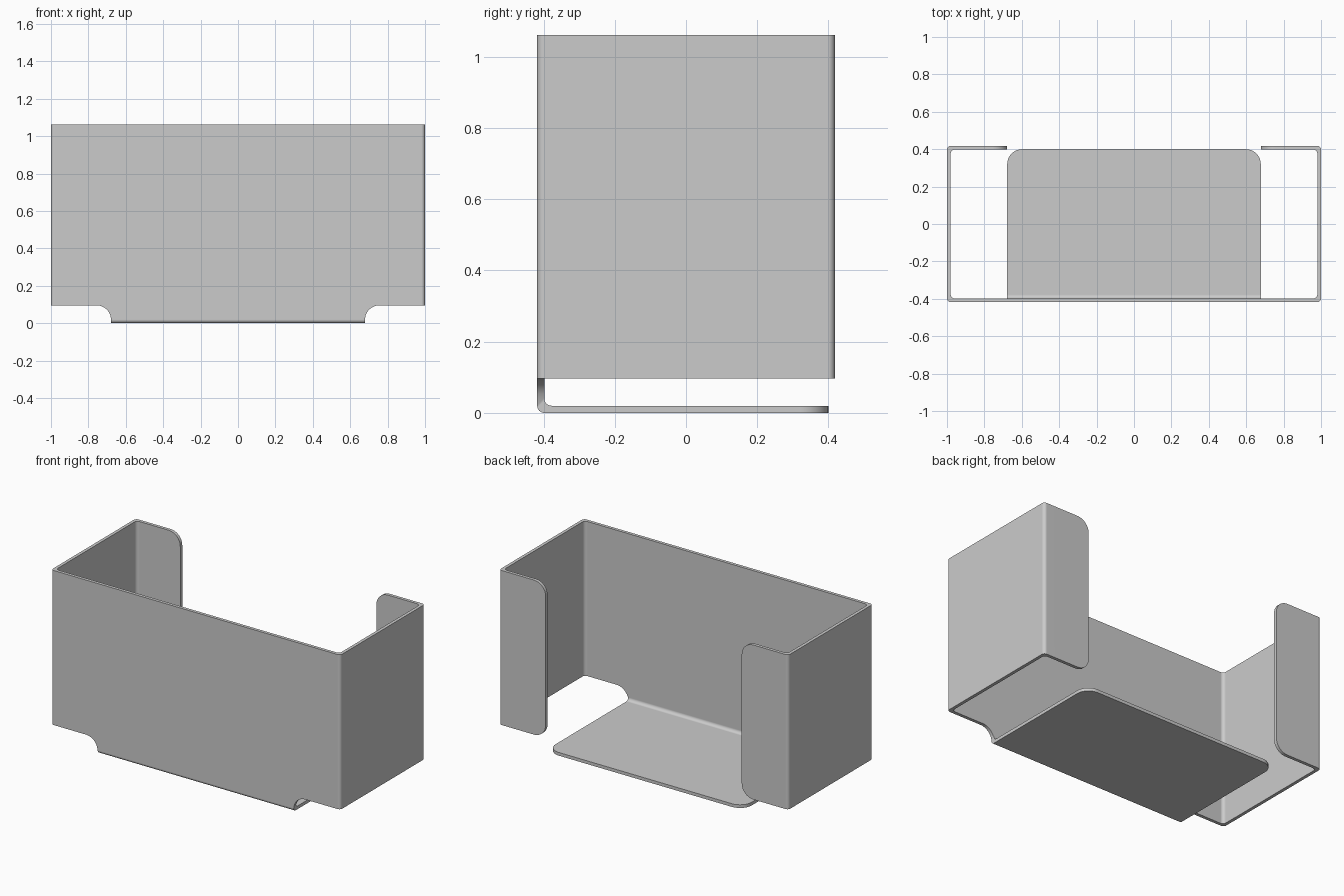
import bpy, bmesh
from math import sin, cos, radians

if "Cube" in bpy.data.objects:
    bpy.data.objects.remove(bpy.data.objects["Cube"])

X, Y, H = 1.0, 0.418, 1.062      # outer half width, half depth, height
T, r = 0.02, 0.02                # sheet thickness, bend radius
B, W, R = 0.096, 0.678, 0.08     # wall bottom, tongue half width, corner radius
TONGUE_END = 0.40
SEG = 6

bm = bmesh.new()
pairs = {}       # outer position -> (outer vertex, inner vertex)
outer_faces = []


def arc(cx, cy, rad, a0, a1, n=SEG):
    angles = [radians(a0 + (a1 - a0) * i / n) for i in range(n + 1)]
    return [(cx + rad * cos(a), cy + rad * sin(a)) for a in angles]


def panel(ring):
    """Add one piece of sheet from a ring of (outer, inner) points."""
    ring_pairs = []
    for o, i in ring:
        key = tuple(round(c, 5) for c in o)
        if key not in pairs:
            pairs[key] = (bm.verts.new(o), bm.verts.new(i))
        ring_pairs.append(pairs[key])
    outer_faces.append(bm.faces.new([p[0] for p in ring_pairs]))
    bm.faces.new([p[1] for p in reversed(ring_pairs)])


# Wall section from above: front corner bend, side wall, back corner bend
wall = [((x, y), (x - T, y + T)) for x, y in arc(X - r, -Y + r, r, -90, 0)]
wall += [((x, y), (x - T, y - T)) for x, y in arc(X - r, Y - r, r, 0, 90)]
for (o0, i0), (o1, i1) in zip(wall, wall[1:]):
    panel([((*o0, B), (*i0, B)), ((*o1, B), (*i1, B)),
           ((*o1, H), (*i1, H)), ((*o0, H), (*i0, H))])

# Front wall with rounded relief notch beside the tongue
front = [((0, -Y, H), (0, -Y + T, H)),
         ((0, -Y, r), (0, -Y + T, r + T)),
         ((W, -Y, r), (W, -Y + T, r + T))]
front += [((x, -Y, z), (x, -Y + T, z)) for x, z in arc(W + R, B - R, R, 160, 90, 8)]
front += [((*wall[0][0], z), (*wall[0][1], z)) for z in (B, H)]
panel(front)

# Back flange with rounded free corners
flange = [((*wall[-1][0], z), (*wall[-1][1], z)) for z in (H, B)]
for x, z in arc(W + R, B + R, R, 270, 180, 8) + arc(W + R, H - R, R, 180, 90, 8):
    flange.append(((x, Y, z), (x, Y - T, z)))
panel(flange)

# Bend from front wall into the bottom tongue
bend = arc(-Y + r, r, r, 180, 270)
for (y0, z0), (y1, z1) in zip(bend, bend[1:]):
    panel([((x, y, z), (x, y + T, z + T))
           for x, y, z in ((0, y0, z0), (W, y0, z0), (W, y1, z1), (0, y1, z1))])

# Bottom tongue with rounded corner
tongue = [((x, -Y + r, 0), (x, -Y + r + T, T)) for x in (0, W)]
tongue += [((x, y, 0), (x, y, T)) for x, y in arc(W - R, TONGUE_END - R, R, 0, 90, 8)]
tongue.append(((0, TONGUE_END, 0), (0, TONGUE_END, T)))
panel(tongue)

# Sheet edges, left open on the centre line
inner_of = {o: i for o, i in pairs.values()}
rim = {e for f in outer_faces for e in f.edges if len(e.link_faces) == 1}
for e in rim:
    a, b = e.verts
    if abs(a.co.x) + abs(b.co.x) > 1e-6:
        bm.faces.new((a, b, inner_of[b], inner_of[a]))

# Mirror to the full bracket
bmesh.ops.mirror(bm, geom=bm.verts[:] + bm.edges[:] + bm.faces[:],
                 axis='X', merge_dist=1e-5)
bmesh.ops.remove_doubles(bm, verts=bm.verts[:], dist=1e-5)
bmesh.ops.recalc_face_normals(bm, faces=bm.faces[:])

mesh = bpy.data.meshes.new("bent_sheet_holder")
bm.to_mesh(mesh)
bm.free()
holder = bpy.data.objects.new("bent_sheet_holder", mesh)
bpy.context.collection.objects.link(holder)
bpy.context.view_layer.objects.active = holder
holder.select_set(True)
bpy.ops.object.shade_smooth_by_angle(angle=radians(30))
weighted = holder.modifiers.new("flat_panels", 'WEIGHTED_NORMAL')
weighted.keep_sharp = True
